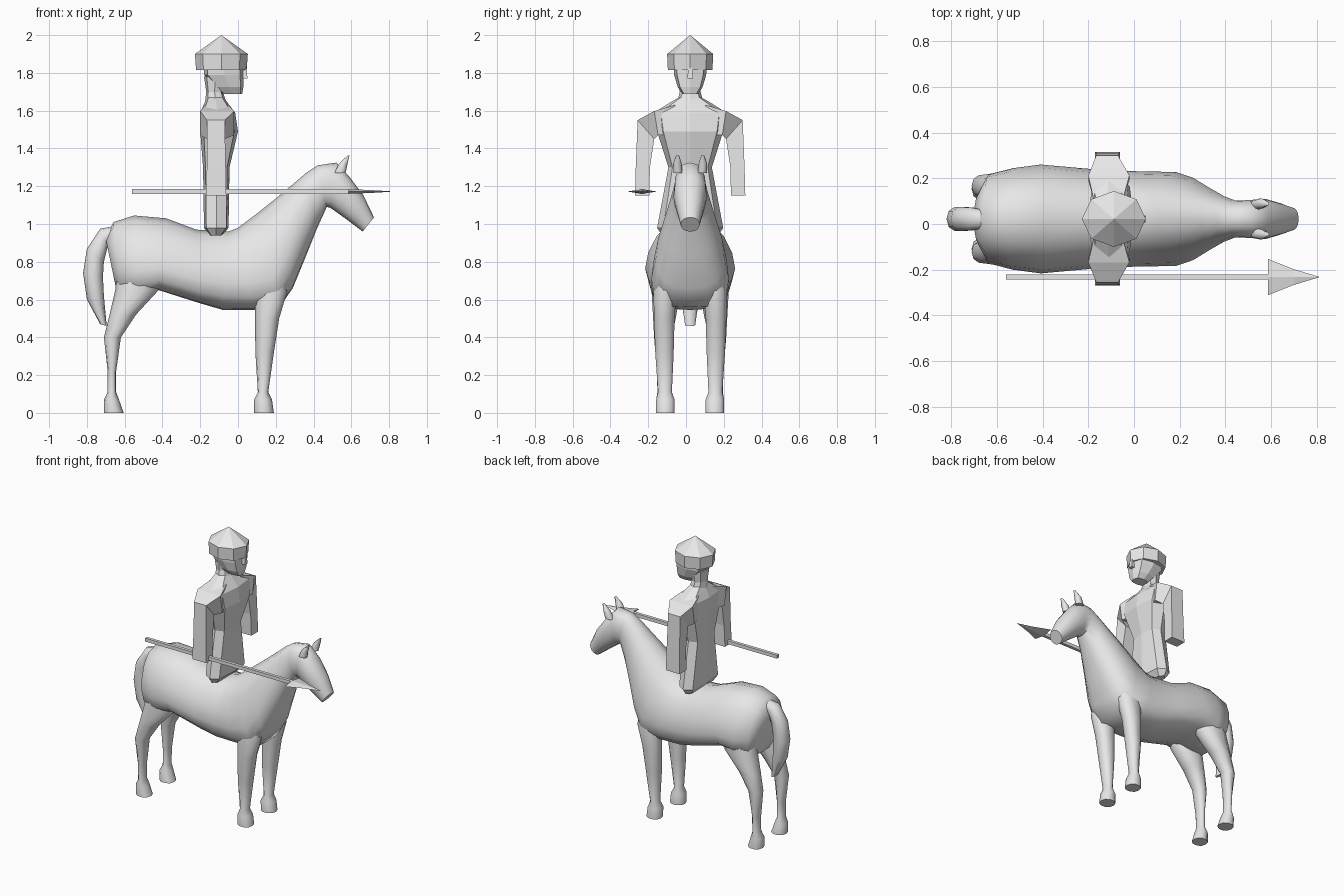
import bpy, bmesh, math

if "Cube" in bpy.data.objects:
    bpy.data.objects.remove(bpy.data.objects["Cube"])

MID = 0.022  # centre line of horse and rider

grey = bpy.data.materials.new("plain grey")
grey.use_nodes = True
grey.diffuse_color = (0.8, 0.8, 0.8, 1)
grey.node_tree.nodes["Principled BSDF"].inputs["Base Color"].default_value = (0.8, 0.8, 0.8, 1)


def loft(name, rings, smooth=True):
    """Skin a list of equal-length point rings and cap both ends."""
    bm = bmesh.new()
    loops = [[bm.verts.new(p) for p in ring] for ring in rings]
    n = len(loops[0])
    for a, b in zip(loops, loops[1:]):
        for i in range(n):
            j = (i + 1) % n
            bm.faces.new((a[i], a[j], b[j], b[i]))
    bm.faces.new(loops[0])
    bm.faces.new(loops[-1])
    bmesh.ops.remove_doubles(bm, verts=bm.verts, dist=0.0005)
    bmesh.ops.recalc_face_normals(bm, faces=bm.faces)
    mesh = bpy.data.meshes.new(name)
    bm.to_mesh(mesh)
    bm.free()
    if smooth:
        mesh.polygons.foreach_set("use_smooth", [True] * len(mesh.polygons))
        mesh.set_sharp_from_angle(angle=math.radians(55))
    mesh.materials.append(grey)
    obj = bpy.data.objects.new(name, mesh)
    bpy.context.collection.objects.link(obj)
    return obj


def swell(v, p):
    """Push a sine or cosine outward so an oval becomes boxier."""
    return math.copysign(abs(v) ** p, v) if abs(v) > 1e-6 else 0.0


def slice_ring(xt, zt, xb, zb, hw, sag, n=16):
    """Oval between a top and a bottom point; sag lowers its widest level."""
    ring = []
    for i in range(n):
        a = 2 * math.pi * i / n
        t = 0.5 - 0.5 * math.cos(a)
        t += sag * t * (1 - t)
        ring.append((xt + (xb - xt) * t, MID + hw * swell(math.sin(a), 0.85), zt + (zb - zt) * t))
    return ring


def flat_ring(x0, x1, y0, y1, z, n=8, p=1.0):
    """Level oval that fills the given x and y range."""
    ring = []
    for i in range(n):
        a = 2 * math.pi * i / n
        ring.append(((x0 + x1) / 2 + (x1 - x0) / 2 * swell(math.cos(a), p),
                     (y0 + y1) / 2 + (y1 - y0) / 2 * swell(math.sin(a), p), z))
    return ring


def box_ring(x0, x1, y0, y1, z):
    return [(x0, y0, z), (x1, y0, z), (x1, y1, z), (x0, y1, z)]


# Horse trunk, neck and head: top x, top z, bottom x, bottom z, half width, sag
trunk = [
    (-.70, .92, -.65, .68, .12, .3), (-.66, 1.01, -.62, .61, .195, .5),
    (-.55, 1.045, -.52, .61, .222, .7), (-.38, 1.03, -.42, .65, .238, .8),
    (-.22, .97, -.20, .58, .22, .7), (-.05, .96, -.08, .545, .21, .6),
    (.0, .98, .08, .545, .208, .7), (.10, 1.055, .22, .56, .205, .8),
    (.20, 1.135, .29, .66, .18, .6), (.29, 1.21, .36, .83, .135, .4),
    (.36, 1.27, .42, .98, .1, .2), (.42, 1.31, .47, 1.09, .08, 0),
    (.52, 1.325, .49, 1.085, .083, 0), (.59, 1.25, .56, 1.035, .088, 0),
    (.665, 1.15, .62, .99, .068, 0), (.72, 1.035, .66, .96, .05, 0),
]
loft("horse_body", [slice_ring(*r) for r in trunk])

# Legs: back x, front x, inner offset, outer offset, z
foreleg = [
    (.08, .24, .06, .17, .80), (.09, .26, .07, .197, .64), (.09, .218, .08, .194, .50),
    (.092, .19, .085, .187, .32), (.105, .16, .095, .172, .11),
    (.085, .18, .08, .182, .07), (.085, .19, .08, .182, .0),
]
hindleg = [
    (-.63, -.42, .04, .18, .84), (-.65, -.42, .045, .208, .65), (-.68, -.54, .07, .20, .52),
    (-.71, -.62, .095, .193, .40), (-.69, -.645, .10, .178, .22), (-.69, -.645, .10, .175, .11),
    (-.71, -.63, .085, .182, .07), (-.71, -.605, .08, .182, .0),
]

# Ears, in the same columns
ear = [(.51, .57, .04, .088, 1.27), (.535, .58, .045, .09, 1.32), (.58, .59, .058, .075, 1.362)]

# Arms: back x, front x, inner offset and z, outer offset and z
arm = [
    (-.175, -.05, .08, 1.47, .08, 1.63), (-.20, -.02, .17, 1.47, .19, 1.598),
    (-.165, -.07, .19, 1.45, .278, 1.55),
    (-.165, -.065, .213, 1.3, .288, 1.3), (-.17, -.062, .216, 1.15, .292, 1.15),
]

for side, s in (("left", 1), ("right", -1)):
    for part, rows, n in (("foreleg", foreleg, 10), ("hindleg", hindleg, 10), ("ear", ear, 8)):
        loft(f"{side}_{part}", [flat_ring(a, b, MID + s * i, MID + s * o, z, n, 0.9)
                                for a, b, i, o, z in rows])
    loft(f"{side}_arm", [[(a, MID + s * i, iz), (b, MID + s * i, iz),
                          (b, MID + s * o, oz), (a, MID + s * o, oz)]
                         for a, b, i, iz, o, oz in arm], False)

# Tail: inner x, inner z, outer x, outer z, half width
tail = [
    (-.64, .93, -.65, .99, .04), (-.69, .88, -.73, .975, .052), (-.71, .80, -.80, .87, .055),
    (-.715, .72, -.82, .74, .055), (-.71, .62, -.80, .60, .05), (-.695, .46, -.73, .47, .028),
]
loft("tail", [slice_ring(*r, 0, 10) for r in tail])

# Rider's torso: back x, front x, half width, z
torso = [
    (-.15, -.085, .15, .94), (-.18, -.05, .175, .98), (-.185, -.045, .115, 1.3),
    (-.20, .0, .175, 1.49), (-.20, -.015, .19, 1.59), (-.18, -.05, .12, 1.635), (-.165, -.075, .06, 1.67),
]
loft("torso", [flat_ring(a, b, MID - w, MID + w, z, 8, .6) for a, b, w, z in torso], False)

# Neck, head and nose
neck = [(-.175, -.06, .07, 1.64), (-.168, -.08, .055, 1.7), (-.18, -.06, .065, 1.78)]
loft("neck", [flat_ring(a, b, MID - w, MID + w, z, 8, .8) for a, b, w, z in neck], False)
head = [(-.085, .022, .04, 1.688), (-.12, .028, .066, 1.725), (-.18, .03, .085, 1.79), (-.18, .03, .09, 1.86)]
loft("head", [flat_ring(a, b, MID - w, MID + w, z, 8, .6) for a, b, w, z in head], False)
loft("nose", [box_ring(.0, .05, MID - .015, MID + .015, 1.77),
              box_ring(.0, .045, MID - .01, MID + .01, 1.83)], False)

# Helmet: brim band and pointed crown
helmet = [(-.222, .046, .118, 1.815), (-.228, .052, .122, 1.90), (-.088, -.088, 0, 2.0)]
loft("helmet", [flat_ring(a, b, MID - w, MID + w, z) for a, b, w, z in helmet], False)

# Spear shaft and flat barbed head
SPEAR_Y, SPEAR_Z = -.232, 1.172


def spear_ring(x, w, h):
    return [(x, SPEAR_Y + w, SPEAR_Z), (x, SPEAR_Y, SPEAR_Z + h),
            (x, SPEAR_Y - w, SPEAR_Z), (x, SPEAR_Y, SPEAR_Z - h)]


loft("spear_shaft", [[(x, SPEAR_Y + a, SPEAR_Z + b) for a, b in
                      ((-.011, -.012), (.011, -.012), (.011, .012), (-.011, .012))]
                     for x in (-.56, .585)], False)
loft("spear_head", [spear_ring(.585, .08, .012), spear_ring(.70, .034, .008),
                    spear_ring(.81, .001, .001)], False)
